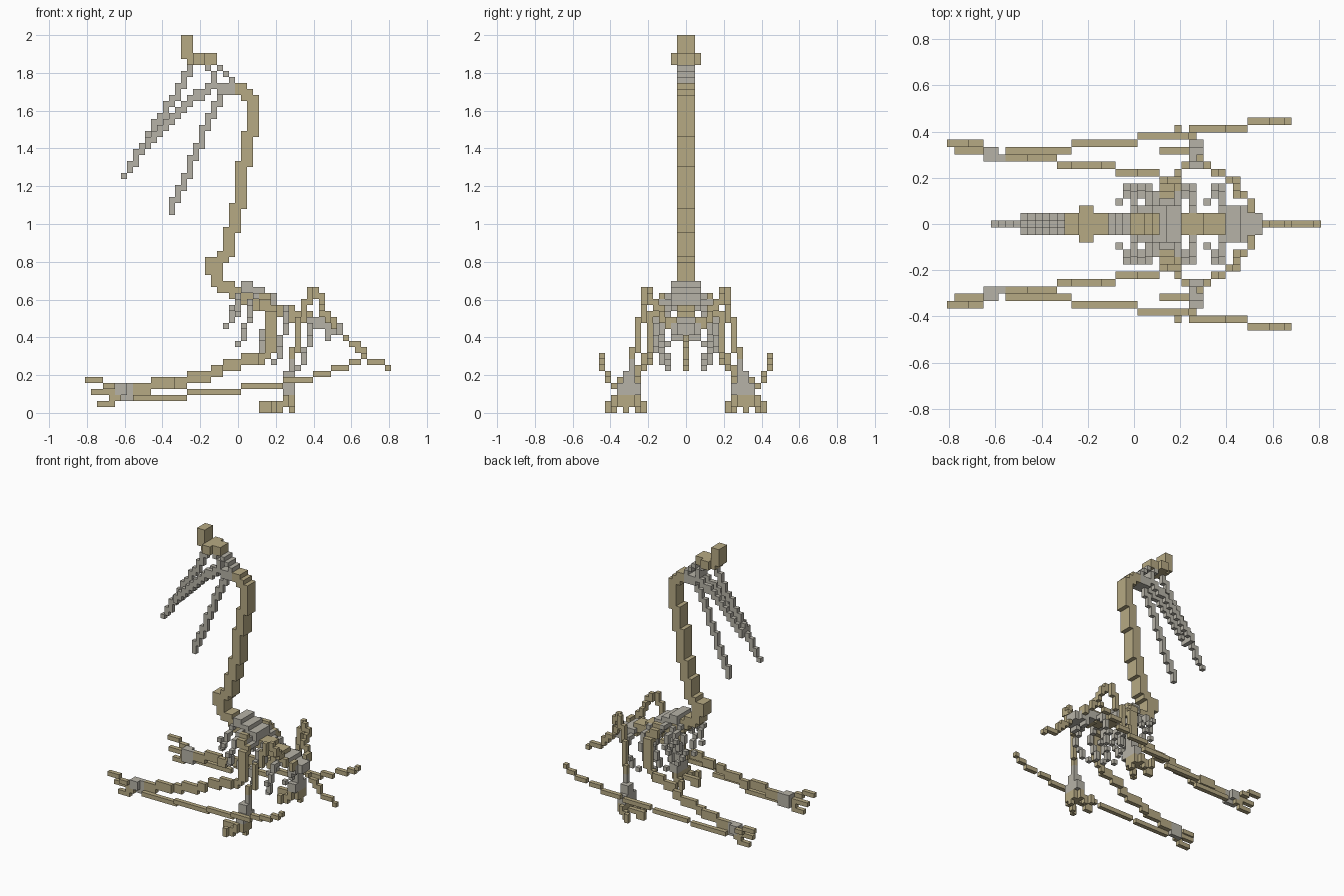
import bpy
import bmesh
from mathutils import Vector

cube = bpy.data.objects.get("Cube")
if cube:
    bpy.data.objects.remove(cube)

UNIT = 2 / 63          # edge of one block
taken = set()          # blocks already used by an earlier part


def material(name, colour):
    mat = bpy.data.materials.new(name)
    mat.use_nodes = True
    mat.diffuse_color = (*colour, 1)
    mat.node_tree.nodes["Principled BSDF"].inputs["Base Color"].default_value = (*colour, 1)
    return mat


tan = material("tan bone", (0.47, 0.40, 0.23))
grey = material("grey bone", (0.47, 0.45, 0.39))


def bone(points, size=(1, 1, 1)):
    """Blocks swept along a path; the brush is centred across y and mirrored."""
    cells = set()
    half = size[1] // 2
    if len(points) == 1:
        points = points * 2
    for a, b in zip(points, points[1:]):
        a, b = Vector(a), Vector(b)
        steps = max(1, int(max(abs(c) for c in b - a)))
        for s in range(steps + 1):
            p = a.lerp(b, s / steps)
            x, y, z = (round(c) for c in p)
            for i in range(size[0]):
                for j in range(-half, half + 1):
                    for k in range(size[2]):
                        cells.add((x + i, y + j, z + k))
                        cells.add((x + i, -y - j, z + k))
    return cells


def box(x, y, z):
    """Filled, mirrored range of blocks, ends included."""
    return {(i, s * j, k) for i in range(x[0], x[1] + 1) for j in range(y[0], y[1] + 1)
            for k in range(z[0], z[1] + 1) for s in (-1, 1)}


def build(name, mat, *groups):
    """Turn blocks into one mesh with only the outer faces."""
    cells = set().union(*groups) - taken
    taken.update(cells)
    bm = bmesh.new()
    verts = {}

    def corner(c):
        if c not in verts:
            x, y, z = c
            verts[c] = bm.verts.new(((x - .5) * UNIT, (y - .5) * UNIT, z * UNIT))
        return verts[c]

    for cell in sorted(cells):
        for axis in range(3):
            u, v = (axis + 1) % 3, (axis + 2) % 3
            for side in (0, 1):
                near = list(cell)
                near[axis] += 2 * side - 1
                if tuple(near) in cells:
                    continue
                ring = []
                for du, dv in ((0, 0), (1, 0), (1, 1), (0, 1)):
                    c = list(cell)
                    c[axis] += side
                    c[u] += du
                    c[v] += dv
                    ring.append(corner(tuple(c)))
                bm.faces.new(ring if side else ring[::-1])
    mesh = bpy.data.meshes.new(name)
    bm.to_mesh(mesh)
    bm.free()
    mesh.materials.append(mat)
    obj = bpy.data.objects.new(name, mesh)
    bpy.context.collection.objects.link(obj)
    return obj


# Head
build("skull", tan,
      bone([(-9, 0, 61), (-9, 0, 59), (-7, 0, 58), (-5, 0, 58)], (2, 3, 2)),
      box((-7, -6), (2, 2), (58, 59)))
build("nape", grey, bone([(-5, 0, 58), (-4, 0, 58), (-1, 0, 55)], (1, 3, 1)),
      bone([(-5, 0, 57), (-4, 0, 55)], (1, 3, 1)), box((-3, -1), (0, 1), (53, 54)))
build("upper_bill", grey,
      bone([(-8, 0, 57), (-9, 0, 54), (-12, 0, 50), (-14, 0, 46), (-18, 0, 40)], (1, 1, 2)),
      bone([(-19, 0, 39)]))
build("lower_bill", grey, bone([(-4, 1, 54), (-8, 1, 51), (-12, 1, 47), (-15, 1, 44)], (1, 1, 2)))
build("throat_pouch", grey, bone([(-3, 0, 52), (-11, 0, 33)], (1, 1, 2)))

# Neck and back
build("neck", tan, bone([(0, 0, 53), (2, 0, 51), (2, 0, 47), (1, 0, 45), (1, 0, 41),
                         (0, 0, 39), (0, 0, 35), (-1, 0, 33), (-1, 0, 30), (-2, 0, 28),
                         (-2, 0, 26), (-3, 0, 25), (-5, 0, 24), (-5, 0, 23),
                         (-4, 0, 21), (-2, 0, 20), (-1, 0, 19)], (2, 3, 2)))
build("shoulder_blades", grey, bone([(1, 0, 20), (3, 0, 19), (6, 0, 18)], (1, 5, 2)),
      bone([(3, 3, 19), (6, 3, 17)], (1, 3, 1)))
build("pelvis", grey, bone([(13, 0, 14), (16, 0, 13)], (1, 5, 2)),
      box((17, 17), (0, 1), (13, 14)), box((15, 15), (1, 2), (12, 13)))
build("spine", tan, bone([(0, 0, 18), (7, 0, 16), (13, 0, 14)], (2, 3, 2)))
build("tail", tan, bone([(17, 0, 13), (21, 0, 9), (23, 0, 8), (25, 0, 7)]),
      bone([(18, 0, 12), (21, 0, 10)]))

# Ribs, lower towards the back
ribs = [bone([(x, 1, top), (x, 4, top - 1), (x, 5, top - 3), (x - 1, 5, low + 3),
              (x - 1, 4, low + 1), (x - 2, 3, low)])
        for x, top, low in ((0, 19, 14), (2, 18, 11), (5, 17, 9), (8, 17, 8), (12, 15, 7))]
build("ribs", grey, *ribs)

# Wings
build("upper_arms", tan, bone([(4, 4, 18), (5, 6, 15), (5, 6, 10)], (2, 1, 2)))
build("forearms", tan, bone([(5, 6, 9), (3, 7, 8), (-2, 7, 7), (-3, 8, 6), (-10, 8, 4),
                             (-11, 9, 4), (-17, 9, 3)], (1, 1, 2)))
feather_steps = ((-17, -9, 10, 2), (-8, 0, 11, 3), (1, 7, 12, 4), (8, 12, 13, 5),
                 (13, 15, 13, 6), (16, 18, 14, 7), (19, 20, 14, 8), (21, 21, 14, 9))
build("wing_edges", tan, *[box((a, b), (y, y), (z, z)) for a, b, y, z in feather_steps])
build("wrists", grey, box((-20, -18), (9, 9), (2, 4)), box((-20, -19), (10, 10), (3, 4)))
build("fingers", tan, box((-25, -23), (11, 11), (5, 5)), box((-22, -21), (11, 11), (4, 4)),
      box((-24, -21), (10, 10), (3, 3)), box((-23, -21), (10, 10), (1, 1)),
      box((-21, -20), (10, 10), (2, 2)))

# Legs
build("thighs", tan, bone([(16, 2, 14), (15, 4, 15), (13, 6, 19)], (1, 1, 2)))
build("ankles", grey, box((8, 9), (9, 10), (3, 6)), box((9, 9), (9, 9), (7, 8)),
      box((8, 9), (11, 11), (3, 4)), box((8, 9), (8, 8), (3, 4)))
build("shins", tan, bone([(12, 7, 19), (11, 7, 17), (10, 8, 12), (9, 9, 7)], (1, 1, 2)))
build("feet", tan, box((8, 9), (9, 11), (1, 2)), box((9, 9), (10, 10), (0, 0)),
      box((5, 7), (10, 10), (1, 1)), box((4, 5), (10, 10), (0, 1)),
      bone([(8, 12, 1), (7, 12, 0), (6, 13, 0)], (1, 1, 2)),
      bone([(8, 8, 1), (7, 8, 0), (6, 7, 0)], (1, 1, 2)))
